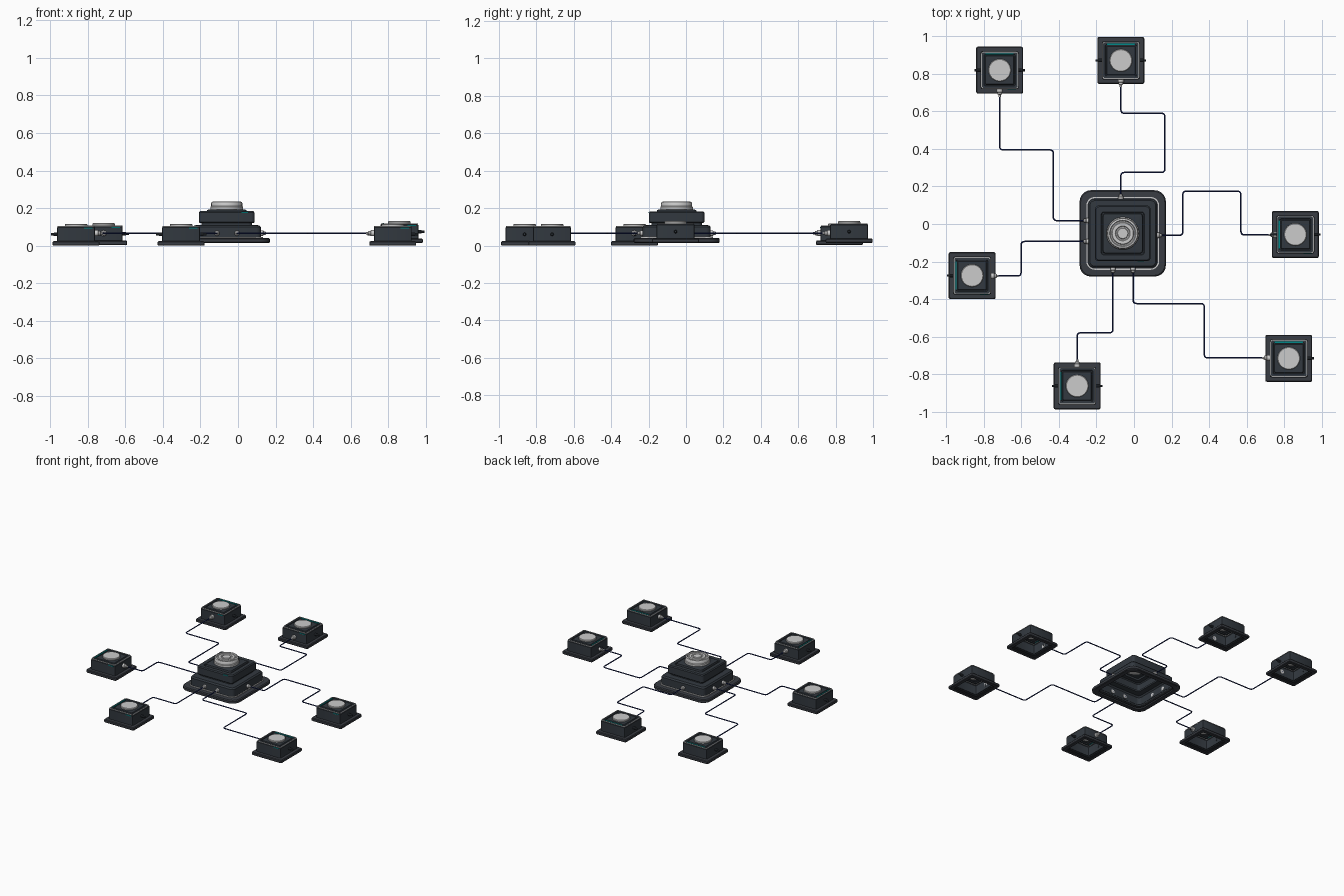
import bpy, bmesh, math
from mathutils import Vector

if "Cube" in bpy.data.objects:
    bpy.data.objects.remove(bpy.data.objects["Cube"])

def mat(name, rgb):
    m = bpy.data.materials.new(name)
    m.diffuse_color = (*rgb, 1)
    m.use_nodes = True
    m.node_tree.nodes["Principled BSDF"].inputs["Base Color"].default_value = m.diffuse_color
    return m

SLATE = mat("slate", (0.032, 0.04, 0.05))
BASE = mat("base_grey", (0.04, 0.045, 0.055))
NAVY = mat("navy", (0.01, 0.02, 0.12))
TEAL = mat("teal", (0.0, 0.25, 0.25))

def finish(bm, name, loc, m=None):
    bmesh.ops.recalc_face_normals(bm, faces=bm.faces)
    me = bpy.data.meshes.new(name)
    bm.to_mesh(me)
    bm.free()
    ob = bpy.data.objects.new(name, me)
    bpy.context.collection.objects.link(ob)
    ob.location = loc
    if m:
        me.materials.append(m)
    bpy.ops.object.select_all(action='DESELECT')
    ob.select_set(True)
    bpy.context.view_layer.objects.active = ob
    bpy.ops.object.shade_smooth_by_angle(angle=math.radians(30))
    return ob

def square_ring(half, z, r, seg):
    pts = []
    for q, (sx, sy) in enumerate([(1, 1), (-1, 1), (-1, -1), (1, -1)]):
        for i in range(seg + 1):
            a = math.radians(90 * (q + i / seg))
            pts.append((sx * (half - r) + r * math.cos(a), sy * (half - r) + r * math.sin(a), z))
    return pts

def loft(name, rings, loc, m=None, closed=False, cap=True):
    """Join matching rings of points into one skin."""
    bm = bmesh.new()
    vs = [[bm.verts.new(p) for p in ring] for ring in rings]
    pairs = list(zip(vs, vs[1:])) + ([(vs[-1], vs[0])] if closed else [])
    n = len(vs[0])
    for a, b in pairs:
        for i in range(n):
            j = (i + 1) % n
            bm.faces.new((a[i], a[j], b[j], b[i]))
    if cap and not closed:
        bm.faces.new(vs[-1])
    return finish(bm, name, loc, m)

def square_shell(name, prof, loc, m, seg=5, **kw):
    return loft(name, [square_ring(h, z, r, seg) for h, z, r in prof], loc, m, **kw)

def disc(name, prof, loc, m=None, n=48):
    rings = [[(r * math.cos(2 * math.pi * i / n), r * math.sin(2 * math.pi * i / n), z)
              for i in range(n)] for r, z in prof]
    bottom = [[(0.001 * x / prof[0][0], 0.001 * y / prof[0][0], z) for x, y, z in rings[0]]]
    return loft(name, bottom + rings, loc, m)

def box(name, size, loc, m):
    bm = bmesh.new()
    bmesh.ops.create_cube(bm, size=1)
    bmesh.ops.scale(bm, vec=size, verts=bm.verts)
    return finish(bm, name, loc, m)

def plug(name, p, d, prof, n=16, m=None):
    """Small turned fitting pointing along d; prof is (radius, distance)."""
    ob = disc(name, prof, p, m, n)
    ob.rotation_euler = Vector(d).to_track_quat('Z', 'Y').to_euler()

def cable(name, pts, z=0.066, r=0.02):
    """Right-angled wire with rounded bends."""
    P = [Vector((x, y, z)) for x, y in pts]
    out = [P[0]]
    for a, b, c in zip(P, P[1:], P[2:]):
        s, e = b + (a - b).normalized() * r, b + (c - b).normalized() * r
        for i in range(6):
            t = i / 5
            out.append(s * (1 - t) ** 2 + b * 2 * t * (1 - t) + e * t * t)
    out.append(P[-1])
    cu = bpy.data.curves.new(name, 'CURVE')
    cu.dimensions = '3D'
    cu.bevel_depth = 0.004
    cu.bevel_resolution = 2
    cu.use_fill_caps = True
    sp = cu.splines.new('POLY')
    sp.points.add(len(out) - 1)
    for q, v in zip(sp.points, out):
        q.co = (*v, 1)
    cu.materials.append(NAVY)
    bpy.context.collection.objects.link(bpy.data.objects.new(name, cu))

# Central hub: hollow stepped housing
H = (-0.06, -0.05, 0)
square_shell("hub_base", [(.19, .022, .05), (.195, .014, .05), (.225, .014, .06), (.23, .018, .06),
                          (.23, .034, .06), (.224, .04, .056), (.18, .042, .03)], H, BASE, cap=False)
square_shell("hub_lower_body", [(.182, .03, .025), (.182, .098, .025), (.174, .108, .022), (.135, .11, .02),
                                (.135, .122, .02)], H, SLATE, cap=False)
square_shell("hub_upper_body", [(.135, .121, .02), (.144, .121, .018), (.148, .125, .018), (.148, .176, .018),
                                (.142, .183, .016), (.115, .183, .014), (.112, .178, .014), (.107, .178, .014),
                                (.104, .19, .014), (.09, .193, .012)], H, SLATE)
square_shell("hub_trim_line", [(.188, .038, .04), (.194, .038, .045), (.194, .047, .045), (.188, .047, .04)],
             H, None, closed=True)
disc("hub_button", [(.084, .188), (.087, .193), (.087, .206), (.083, .21), (.083, .225), (.079, .233), (.07, .235),
                    (.066, .229), (.06, .229), (.056, .235), (.04, .235), (.036, .23), (.03, .23), (.027, .235)], H)
box("hub_status_light", (.035, .004, .006), (.035, -.199, .176), TEAL)

# Satellite modules: centre, lift, light-strip side, cable route from module to hub
MODS = [
    ((-.716, .82), .003, (0, 1), [(-.716, .7), (-.716, .395), (-.43, .395), (-.43, .018), (-.25, .018)]),
    ((-.07, .872), .014, (0, 1), [(-.07, .75), (-.07, .59), (.165, .59), (.165, .275), (-.07, .275), (-.07, .14)]),
    ((.86, -.056), .014, (-1, 0), [(.74, -.058), (.57, -.058), (.57, .175), (.26, .175), (.26, -.06), (.13, -.06)]),
    ((.825, -.716), 0, (0, 1), [(.71, -.714), (.375, -.714), (.375, -.424), (-.005, -.424), (-.005, -.24)]),
    ((-.303, -.863), 0, (-1, 0), [(-.303, -.745), (-.303, -.58), (-.112, -.58), (-.112, -.24)]),
    ((-.863, -.275), 0, (-1, 0), [(-.745, -.277), (-.602, -.277), (-.602, -.093), (-.25, -.093)]),
]
for k, ((x, y), z, (sx, sy), route) in enumerate(MODS, 1):
    c = (x, y, z)
    square_shell(f"module_{k}_base", [(.1, .004, .006), (.1, 0, .006), (.122, 0, .008), (.125, .004, .008),
                                      (.125, .018, .008), (.121, .023, .008), (.095, .024, .006)],
                 c, BASE, 2, cap=False)
    square_shell(f"module_{k}_body", [(.101, .016, .008), (.101, .096, .008), (.096, .102, .008), (.084, .102, .007),
                                      (.082, .098, .006), (.078, .098, .006), (.075, .104, .006), (.06, .104, .005)],
                 c, SLATE, 2)
    square_shell(f"module_{k}_trim_line", [(.095, .1, .01), (.099, .1, .012), (.099, .104, .012), (.095, .104, .01)],
                 c, None, 3, closed=True)
    disc(f"module_{k}_button", [(.058, .096), (.06, .1), (.06, .112), (.057, .116), (.05, .116)], c)
    # Light strip on top and small light on the front face
    box(f"module_{k}_light_strip", (.15 if sy else .006, .15 if sx else .006, .006),
        (x + sx * .086, y + sy * .086, z + .102), TEAL)
    box(f"module_{k}_status_light", (.045, .004, .006), (x + .065, y - .101, z + .093), TEAL)
    # Side studs
    for s in (-1, 1):
        plug(f"module_{k}_stud", (x + s * .098, y, z + .06), (s, 0, 0),
             [(.009, 0), (.009, .02), (.006, .024), (.006, .036)], 10, SLATE)
    # Sockets at both ends and the cable
    fitting = [(.016, 0), (.016, .016), (.012, .019), (.012, .028), (.006, .032), (.006, .042)]
    d0 = (Vector(route[1]) - Vector(route[0])).normalized()
    d1 = (Vector(route[-2]) - Vector(route[-1])).normalized()
    along = (Vector(route[0]) - Vector((x, y))).dot(d0)
    p0 = Vector(route[0]) + d0 * (.1 - along)
    plug(f"module_{k}_socket", (*p0, .066), (*d0, 0), fitting)
    hub = Vector(route[-1]) - Vector(H[:2])
    p1 = Vector(route[-1]) + d1 * (.18 - hub.dot(d1))
    plug(f"hub_socket_{k}", (*p1, .066), (*d1, 0), [(.014, 0), (.014, .014), (.01, .018), (.01, .026), (.005, .03)])
    cable(f"cable_{k}", [tuple(p0)] + route[1:-1] + [tuple(p1)])
